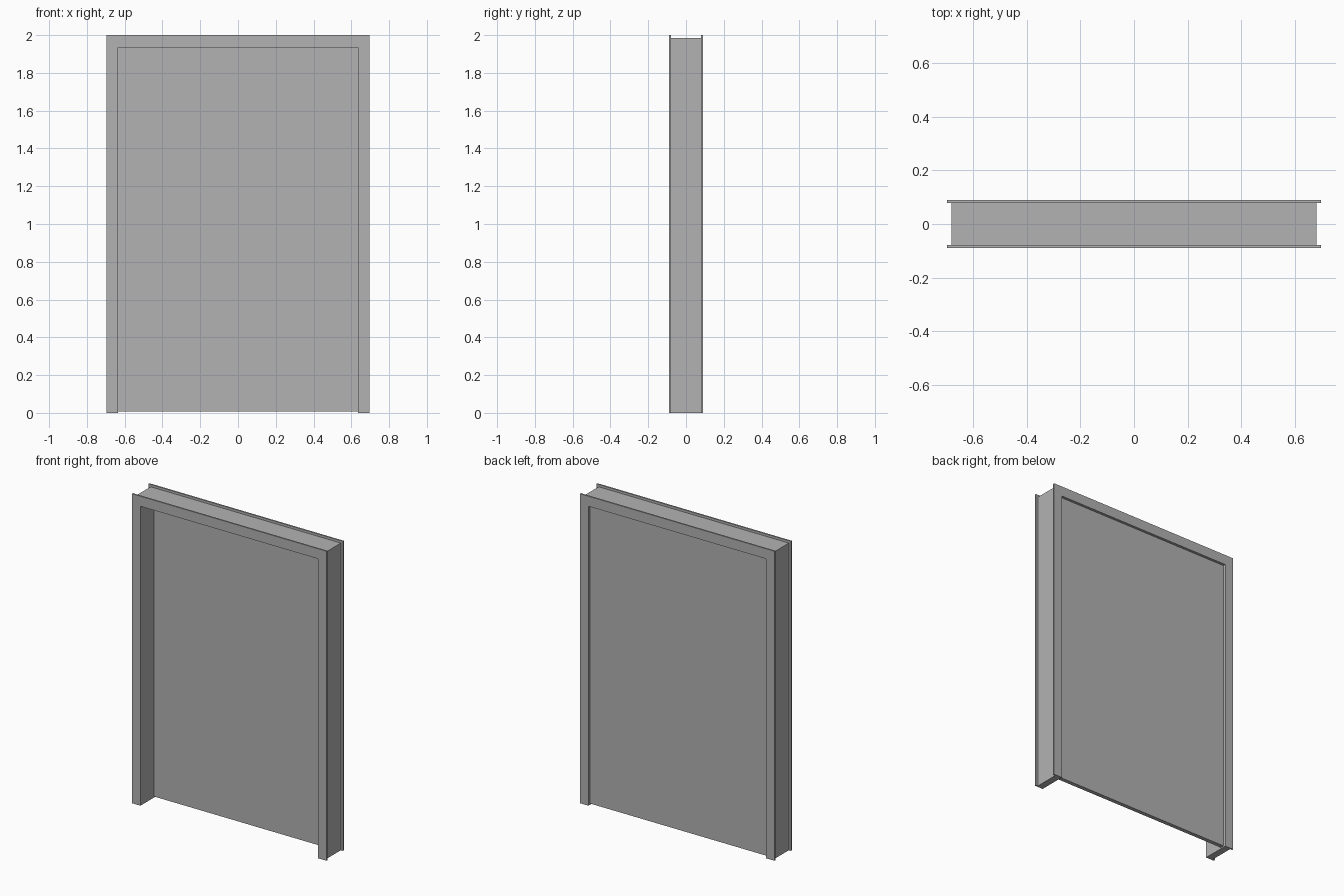
import bpy
import bmesh

if "Cube" in bpy.data.objects:
    bpy.data.objects.remove(bpy.data.objects["Cube"], do_unlink=True)

# Single flat grey
grey = bpy.data.materials.new("mid_grey")
grey.use_nodes = True
colour = (0.448, 0.448, 0.448, 1)
grey.diffuse_color = colour
grey.node_tree.nodes["Principled BSDF"].inputs["Base Color"].default_value = colour

OPEN_X, OPEN_Z = 0.635, 1.935    # clear opening, half width and height
DEPTH, TRIM = 0.089, 0.01        # half depth, trim thickness


def extrude_profile(name, points, y0, y1):
    """Extrude an x-z outline from y0 to y1."""
    bm = bmesh.new()
    face = bm.faces.new([bm.verts.new((x, y0, z)) for x, z in points])
    result = bmesh.ops.extrude_face_region(bm, geom=[face])
    moved = [v for v in result["geom"] if isinstance(v, bmesh.types.BMVert)]
    bmesh.ops.translate(bm, verts=moved, vec=(0, y1 - y0, 0))
    bmesh.ops.recalc_face_normals(bm, faces=bm.faces)
    mesh = bpy.data.meshes.new(name)
    bm.to_mesh(mesh)
    bm.free()
    mesh.materials.append(grey)
    obj = bpy.data.objects.new(name, mesh)
    bpy.context.collection.objects.link(obj)
    return obj


def arch(outer_x, outer_z):
    """Square-topped surround, open at the floor."""
    return [(-outer_x, 0), (-outer_x, outer_z), (outer_x, outer_z), (outer_x, 0),
            (OPEN_X, 0), (OPEN_X, OPEN_Z), (-OPEN_X, OPEN_Z), (-OPEN_X, 0)]


# Jamb lining through the wall, with a trim surround on each side
inner = DEPTH - TRIM
extrude_profile("door_jamb", arch(0.68, 1.985), -inner, inner)
extrude_profile("front_trim", arch(0.695, 2.0), -DEPTH, -inner)
extrude_profile("back_trim", arch(0.695, 2.0), inner, DEPTH)

# Door leaf set close to the back, just clear of the floor
leaf_x, leaf_top, leaf_bottom = OPEN_X - 0.001, OPEN_Z - 0.001, 0.008
extrude_profile("door_leaf", [(-leaf_x, leaf_bottom), (-leaf_x, leaf_top),
                              (leaf_x, leaf_top), (leaf_x, leaf_bottom)], 0.047, 0.073)
